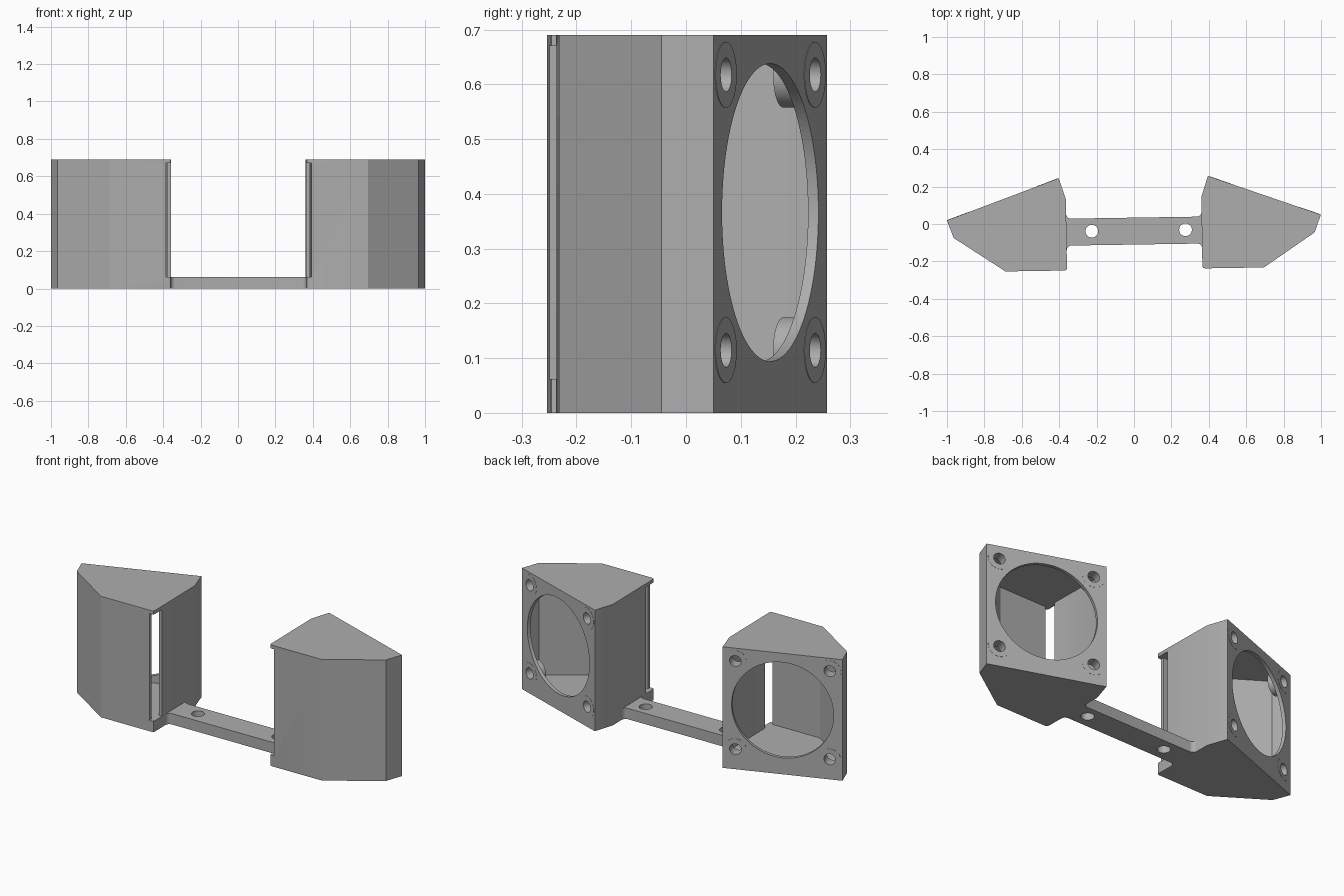
import bpy, bmesh, math
from mathutils import Matrix, Vector

cube = bpy.data.objects.get("Cube")
if cube:
    bpy.data.objects.remove(cube, do_unlink=True)

grey = bpy.data.materials.new("plain grey")
grey.use_nodes = True
GREY = (0.42, 0.42, 0.42, 1)
grey.diffuse_color = GREY
grey.node_tree.nodes["Principled BSDF"].inputs["Base Color"].default_value = GREY

HEIGHT, FLOOR, ROOF, WALL = 0.69, 0.062, 0.67, 0.02
TWIST = Matrix.Rotation(0.0155, 4, "Z")


def add_object(name, bm):
    bmesh.ops.recalc_face_normals(bm, faces=bm.faces)
    mesh = bpy.data.meshes.new(name)
    bm.to_mesh(mesh)
    bm.free()
    mesh.materials.append(grey)
    obj = bpy.data.objects.new(name, mesh)
    bpy.context.collection.objects.link(obj)
    return obj


def prism(name, outline, z0, z1):
    bm = bmesh.new()
    face = bm.faces.new([bm.verts.new((x, y, z0)) for x, y in outline])
    top = bmesh.ops.extrude_face_region(bm, geom=[face])["geom"]
    bmesh.ops.translate(bm, vec=(0, 0, z1 - z0),
                        verts=[v for v in top if isinstance(v, bmesh.types.BMVert)])
    return add_object(name, bm)


def cylinder(name, start, end, radius, sides=48):
    start, end = Vector(start), Vector(end)
    axis = end - start
    bm = bmesh.new()
    place = Matrix.Translation((start + end) / 2) @ axis.to_track_quat("Z", "Y").to_matrix().to_4x4()
    bmesh.ops.create_cone(bm, cap_ends=True, segments=sides, radius1=radius,
                          radius2=radius, depth=axis.length, matrix=place)
    return add_object(name, bm)


def combine(obj, tool, operation):
    mod = obj.modifiers.new("combine", "BOOLEAN")
    mod.operation, mod.solver, mod.object = operation, "EXACT", tool
    bpy.context.view_layer.objects.active = obj
    bpy.ops.object.modifier_apply(modifier=mod.name)
    bpy.data.objects.remove(tool, do_unlink=True)


def inset(outline, d):
    """Move every edge of a counter-clockwise outline inward by d."""
    pts = [Vector(p) for p in outline]
    result = []
    for i, p in enumerate(pts):
        a = (p - pts[i - 1]).normalized()
        b = (pts[(i + 1) % len(pts)] - p).normalized()
        na, nb = Vector((-a.y, a.x)), Vector((-b.y, b.x))
        result.append(p + (na + nb) * d / (1 + na.dot(nb)))
    return result


def finish(obj):
    obj.data.transform(TWIST)
    bpy.ops.object.select_all(action="DESELECT")
    obj.select_set(True)
    bpy.context.view_layer.objects.active = obj
    bpy.ops.object.shade_smooth_by_angle(angle=math.radians(25))


# Hollow duct: solid plan with a rounded inner front corner
peak, tip = (0.399, 0.251), (1.0, 0.035)
back = [tip, peak, (0.362, 0.138)]
front = [(0.691, -0.243), (0.965, -0.06)]
duct = prism("left_duct", back + [(0.362, -0.231), (0.365, -0.24), (0.374, -0.243)] + front, 0, HEIGHT)
combine(duct, prism("cavity", inset(back + [(0.362, -0.243)] + front, WALL), FLOOR, ROOF), "DIFFERENCE")

# Frame of the slanted mounting face
along = (Vector(tip) - Vector(peak)).normalized().to_3d()
normal = Vector((-along.y, along.x, 0))
centre = ((Vector(tip) + Vector(peak)) / 2).to_3d() + Vector((0, 0, (FLOOR + ROOF) / 2))
corners = [centre + along * sx * 0.2515 + Vector((0, 0, sz * 0.2515))
           for sx in (-1, 1) for sz in (-1, 1)]

# Corner bosses, round opening and screw holes
for c in corners:
    combine(duct, cylinder("boss", c - normal * 0.06, c + normal * 0.001, 0.06), "UNION")
combine(duct, cylinder("opening", centre - normal * 0.03, centre + normal * 0.05, 0.272, 96), "DIFFERENCE")
for c in corners:
    combine(duct, cylinder("screw_hole", c - normal * 0.075, c + normal * 0.05, 0.031, 32), "DIFFERENCE")

# Tall outlet slot at the inner front corner
slot = [(0.34, -0.27), (0.388, -0.27), (0.388, -0.165), (0.34, -0.165)]
combine(duct, prism("slot", slot, FLOOR, ROOF), "DIFFERENCE")

# Mirrored duct
other = bpy.data.objects.new("right_duct", duct.data.copy())
bpy.context.collection.objects.link(other)
other.data.transform(Matrix.Scale(-1, 4, (1, 0, 0)))
other.data.flip_normals()

# Connecting bar with filleted ends
EDGE, Y0, Y1, R = 0.362, -0.11, 0.034, 0.025
quarter = [math.radians(a) for a in range(0, 91, 15)]
upper = [(EDGE - R + R * math.sin(a), Y1 + R - R * math.cos(a)) for a in quarter]
lower = [(x, Y0 + Y1 - y) for x, y in reversed(upper)]
right_end = upper + lower
bar = prism("bridge_bar", right_end + [(-x, y) for x, y in reversed(right_end)], 0, FLOOR)
for x in (-0.226, 0.275):
    combine(bar, cylinder("bolt_hole", (x, -0.035, -0.1), (x, -0.035, 0.2), 0.034), "DIFFERENCE")

for part in (duct, other, bar):
    finish(part)
